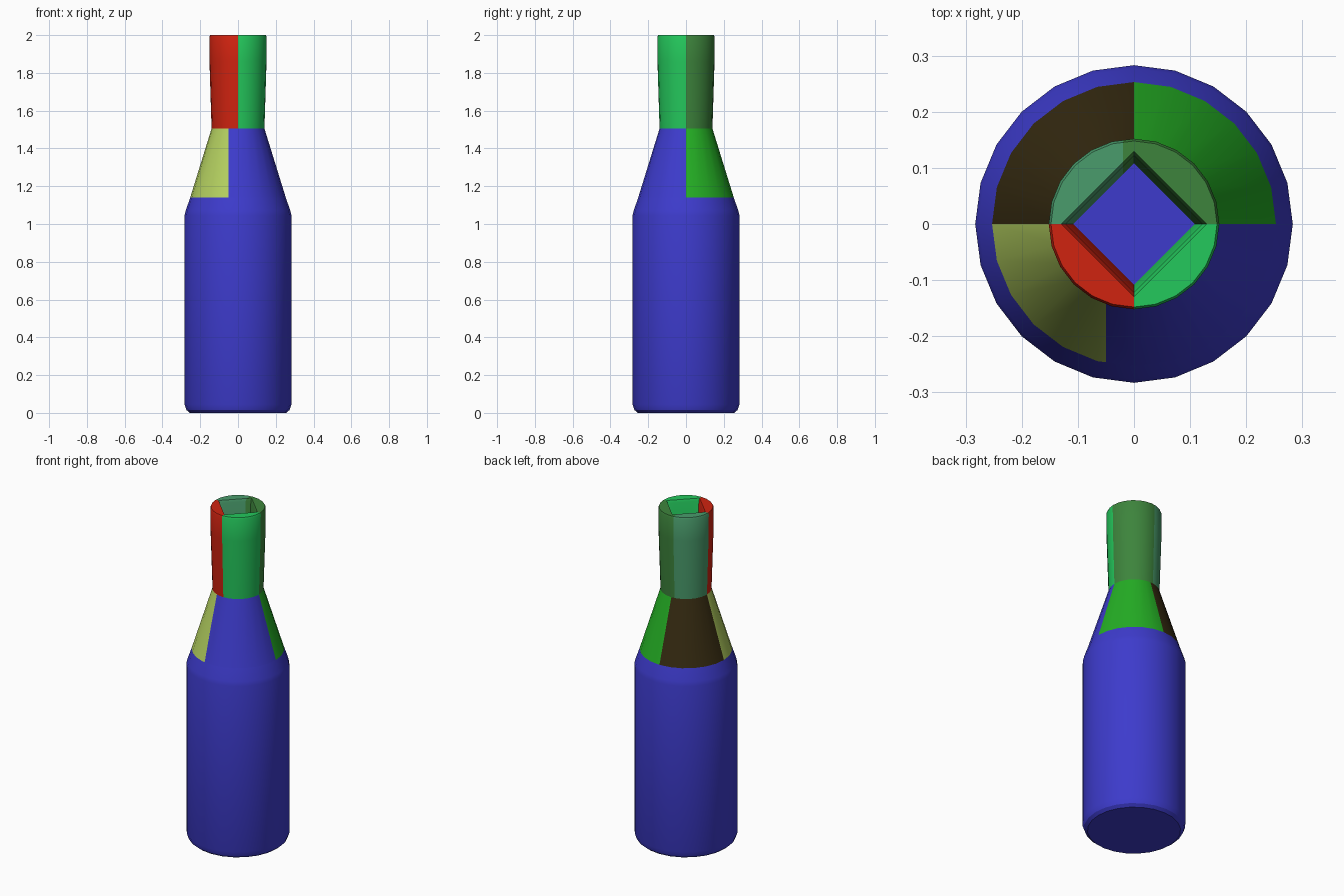
import bpy, bmesh, math

cube = bpy.data.objects.get("Cube")
if cube:
    bpy.data.objects.remove(cube, do_unlink=True)

SIDES = 24


def linear(c):
    c /= 255
    return c / 12.92 if c <= 0.04045 else ((c + 0.055) / 1.055) ** 2.4


def material(name, *rgb):
    colour = [linear(c) for c in rgb] + [1.0]
    m = bpy.data.materials.new(name)
    m.use_nodes = True
    m.diffuse_color = colour
    m.node_tree.nodes["Principled BSDF"].inputs["Base Color"].default_value = colour
    return m


blue = material("blue", 61, 59, 204)
red = material("red", 208, 35, 16)
bright_green = material("bright green", 36, 200, 92)
dark_green = material("dark green", 61, 132, 60)
teal = material("teal green", 74, 156, 108)
yellow = material("yellow green", 180, 208, 96)
green = material("leaf green", 36, 174, 36)
brown = material("dark brown", 54, 43, 17)


def ring(bm, r, z, square):
    verts = []
    for i in range(SIDES):
        a = math.tau * i / SIDES
        c, s = math.cos(a), math.sin(a)
        k = r / (abs(c) + abs(s)) if square else r
        verts.append(bm.verts.new((k * c, k * s, z)))
    return verts


def lathe(name, rings, materials, rule, cut=None, cap=None):
    """Join stacked rings, cut one seam, colour faces by rule."""
    bm = bmesh.new()
    loops = [ring(bm, *r) for r in rings]
    for a, b in zip(loops, loops[1:]):
        for i in range(SIDES):
            j = (i + 1) % SIDES
            bm.faces.new((a[i], a[j], b[j], b[i]))
    if cap == "bottom":
        bm.faces.new(loops[0][::-1])
    elif cap == "inside":
        bm.faces.new(loops[-1])
    if cut:
        x, side = cut
        faces = [f for f in bm.faces if f.calc_center_median().y * side > 0.001]
        edges = {e for f in faces for e in f.edges}
        verts = {v for f in faces for v in f.verts}
        bmesh.ops.bisect_plane(bm, geom=faces + list(edges) + list(verts),
                               plane_co=(x, 0, 0), plane_no=(1, 0, 0))
    for f in bm.faces:
        f.material_index = rule(f)
    mesh = bpy.data.meshes.new(name)
    bm.to_mesh(mesh)
    bm.free()
    for m in materials:
        mesh.materials.append(m)
    ob = bpy.data.objects.new(name, mesh)
    bpy.context.collection.objects.link(ob)
    bpy.ops.object.select_all(action="DESELECT")
    ob.select_set(True)
    bpy.context.view_layer.objects.active = ob
    bpy.ops.object.shade_smooth_by_angle(angle=math.radians(25))
    return ob


# Body with a rounded foot
lathe("body", [(0.255, 0, False), (0.273, 0.015, False), (0.283, 0.045, False),
               (0.283, 1.045, False), (0.277, 1.07, False), (0.253, 1.14, False)],
      [blue], lambda f: 0, cap="bottom")


# Shoulder split into coloured quarters
def shoulder_colour(f):
    c = f.calc_center_median()
    if c.y > 0:
        return 1 if c.x > 0 else 2
    return 3 if c.x < -0.05 else 0


lathe("shoulder", [(0.253, 1.14, False), (0.14, 1.505, False)],
      [blue, green, brown, yellow], shoulder_colour, cut=(-0.05, -1))


# Neck with a square opening, in four coloured quarters around a blue floor
def neck_colour(f):
    c = f.calc_center_median()
    if len(f.verts) > 5:
        return 0
    if c.y > 0:
        return 1 if c.x > -0.02 else 2
    return 3 if c.x < 0 else 4


lathe("neck", [(0.14, 1.505, False), (0.151, 1.86, False), (0.152, 1.99, False),
               (0.148, 2, False), (0.13, 2, True), (0.122, 1.985, True),
               (0.108, 1.51, True)],
      [blue, dark_green, teal, red, bright_green], neck_colour,
      cut=(-0.02, 1), cap="inside")
